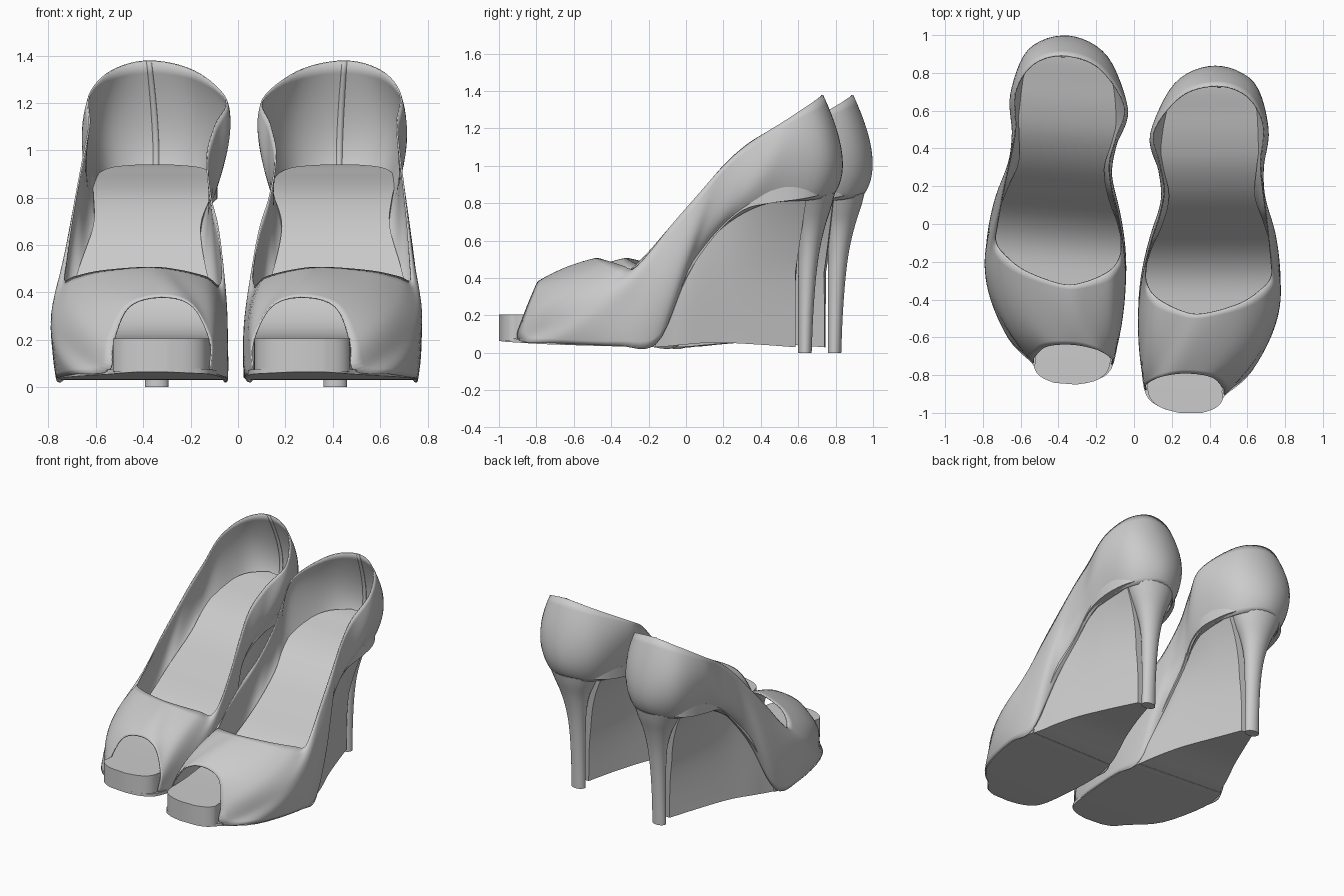
import bpy, bmesh, math
from mathutils import Vector, Matrix

if "Cube" in bpy.data.objects:
    bpy.data.objects.remove(bpy.data.objects["Cube"])

made = []


def spline(pts, t, closed=False):
    """Catmull-Rom point at parameter t (one unit per point)."""
    n = len(pts)
    i = math.floor(t) if closed else min(math.floor(t), n - 2)
    f = t - i
    pick = (lambda k: k % n) if closed else (lambda k: max(0, min(n - 1, k)))
    a, b, c, d = (Vector(pts[pick(i + k)]) for k in (-1, 0, 1, 2))
    return 0.5 * (2 * b + (c - a) * f + (2 * a - 5 * b + 4 * c - d) * f ** 2
                  + (3 * b - a - 3 * c + d) * f ** 3)


def resample(pts, per):
    n = (len(pts) - 1) * per
    return [spline(pts, i / per) for i in range(n + 1)]


def loft(name, rows, ring=True, loop=False, caps=True, angle=40):
    """Skin rows of points; ring closes each row, loop joins last row to first."""
    bm = bmesh.new()
    vs = [[bm.verts.new(p) for p in r] for r in rows]
    n, m = len(vs), len(vs[0])
    for i in range(n if loop else n - 1):
        for j in range(m if ring else m - 1):
            a, b = vs[i], vs[(i + 1) % n]
            bm.faces.new((a[j], b[j], b[(j + 1) % m], a[(j + 1) % m]))
    if caps and ring:
        bm.faces.new(vs[0])
        bm.faces.new(vs[-1])
    bmesh.ops.recalc_face_normals(bm, faces=bm.faces)
    me = bpy.data.meshes.new(name)
    bm.to_mesh(me)
    bm.free()
    me.shade_smooth()
    me.set_sharp_from_angle(angle=math.radians(angle))
    ob = bpy.data.objects.new(name, me)
    bpy.context.collection.objects.link(ob)
    made.append(ob)
    return ob


def slab(name, stations):
    """Block from stations (y, x_left, x_right, z_top, z_bottom)."""
    rows = []
    for y, xl, xr, zt, zb in resample([Vector(s) for s in stations], 4):
        rows.append([(xl, y, zb), (xr, y, zb), (xr, y, zt), (xl, y, zt)])
    return loft(name, rows)


# Upper: three matching curves running vamp centre, outer side, heel, inner side
LOWER = [(.27, -.79, .38), (.41, -.81, .34), (.472, -.87, .19), (.49, -.895, .07),
         (.645, -.74, .055), (.75, -.38, .04), (.735, -.16, .05), (.66, 0, .40),
         (.62, .16, .64), (.63, .40, .79), (.59, .68, .82), (.43, .79, .85),
         (.25, .69, .82), (.16, .40, .79), (.20, .16, .64), (.17, 0, .40),
         (.07, -.16, .05), (.03, -.38, .04), (.035, -.70, .05), (.062, -.87, .07),
         (.064, -.85, .19), (.14, -.81, .34)]
BELLY = [(.31, -.64, .455), (.52, -.64, .405), (.635, -.66, .31), (.72, -.57, .24),
         (.768, -.44, .24), (.77, -.25, .28), (.745, -.05, .42), (.69, .10, .68),
         (.68, .28, .86), (.705, .49, 1.02), (.635, .745, 1.06), (.43, .832, 1.06),
         (.215, .74, 1.06), (.093, .46, 1.05), (.14, .26, .86), (.145, .10, .68),
         (.09, -.06, .42), (.045, -.27, .28), (.027, -.45, .24), (.035, -.60, .25),
         (.075, -.67, .345), (.19, -.65, .42)]
RIM = [(.36, -.475, .505), (.56, -.42, .49), (.68, -.34, .465), (.725, -.28, .45),
       (.725, -.2, .53), (.715, -.08, .68), (.70, .05, .83), (.68, .2, 1.0),
       (.67, .33, 1.115), (.685, .52, 1.235), (.605, .67, 1.335), (.45, .73, 1.378),
       (.255, .68, 1.335), (.105, .49, 1.215), (.135, .32, 1.11), (.16, .18, .98),
       (.135, .04, .81), (.095, -.08, .68), (.065, -.22, .52), (.07, -.32, .43),
       (.12, -.39, .465), (.24, -.455, .495)]


def column(t, shift=0, steps=14):
    b, m, r = (spline(c, t, True) for c in (LOWER, BELLY, RIM))
    out = []
    for i in range(steps + 1):
        v = i / steps
        p = b * (1 - v) * (1 - 2 * v) + m * 4 * v * (1 - v) + r * v * (2 * v - 1)
        out.append(p + Vector((0, shift, 0)))
    return out


upper = loft("upper", [column(i / 6) for i in range(22 * 6)], ring=False, loop=True, angle=60)
shell = upper.modifiers.new("thickness", "SOLIDIFY")
shell.thickness, shell.offset = 0.007, 0

# Seam strip inside the back of the heel cup
seam = loft("back_seam", [column(11 + d, -.006) for d in (-.06, .06)], ring=False)
s = seam.modifiers.new("thickness", "SOLIDIFY")
s.thickness, s.offset = 0.006, 0

# Footbed with toe platform
slab("footbed", [
    (-1.0, .24, .36, .205, .065), (-.975, .15, .43, .205, .065), (-.93, .09, .47, .205, .065),
    (-.86, .07, .475, .205, .06), (-.7, .065, .59, .205, .06), (-.5, .05, .70, .21, .06),
    (-.3, .055, .745, .23, .06), (-.15, .085, .732, .32, .08), (0, .15, .69, .50, .40),
    (.15, .185, .64, .68, .62), (.3, .155, .65, .80, .76), (.45, .137, .665, .865, .80),
    (.6, .175, .65, .905, .82), (.7, .24, .60, .93, .84), (.78, .36, .50, .94, .87)])

# Thin outsole under the forefoot
slab("outsole", [
    (-1.0, .24, .36, .08, .065), (-.97, .14, .43, .08, .06), (-.90, .062, .49, .075, .055),
    (-.72, .037, .655, .07, .045), (-.38, .03, .75, .065, .035), (-.16, .075, .73, .06, .03)])

# Wedge web: full width under the arch, narrowing to the heel at the ground
WEDGE = [(-.20, .07, .73, .06, .06, .735, .03), (-.10, .10, .70, .20, .09, .70, .035),
         (0, .17, .66, .42, .13, .67, .045), (.16, .20, .62, .66, .20, .61, .055),
         (.38, .18, .62, .80, .29, .53, .045), (.585, .22, .60, .83, .365, .455, .03)]
rows = []
for y, lt, rt, zt, lb, rb, zb in resample([Vector(w) for w in WEDGE], 4):
    left, right = [], []
    for k in range(13):
        v = k / 12
        e = v ** 3
        z = zb + (zt - zb) * v
        # upper part of the rear edge runs back into the heel
        yy = y + .12 * max(0, v - .5) * max(0, (y - .2) / .385)
        left.append((lb + (lt - lb) * e, yy, z))
        right.append((rb + (rt - rb) * e, yy, z))
    rows.append(left + right[::-1])
loft("wedge", rows)

# Stiletto heel: (z, x centre, y front, y back, half width)
HEEL = [(0, .41, .60, .672, .05), (.2, .41, .60, .68, .05), (.4, .41, .60, .695, .056),
        (.55, .412, .60, .715, .07), (.68, .417, .58, .745, .10),
        (.79, .42, .53, .78, .15), (.87, .425, .48, .80, .19)]
rows = []
for z, cx, yf, yb, rx in resample([Vector(h) for h in HEEL], 4):
    cy, ry = (yf + yb) / 2, (yb - yf) / 2
    rows.append([(cx + rx * math.cos(a), cy + ry * math.sin(a), z)
                 for a in (k * math.tau / 28 for k in range(28))])
loft("heel", rows)

# Other shoe: mirrored, slightly turned and set back
pivot = Vector((.4, -.2, 0))
place = (Matrix.Translation((0, .16, 0)) @ Matrix.Scale(-1, 4, (1, 0, 0))
         @ Matrix.Translation(pivot) @ Matrix.Rotation(.08, 4, 'Z') @ Matrix.Translation(-pivot))
for ob in list(made):
    twin = ob.copy()
    twin.data = ob.data.copy()
    twin.data.transform(place)
    twin.data.flip_normals()
    twin.name = "left_" + ob.name
    ob.name = "right_" + ob.name
    bpy.context.collection.objects.link(twin)
